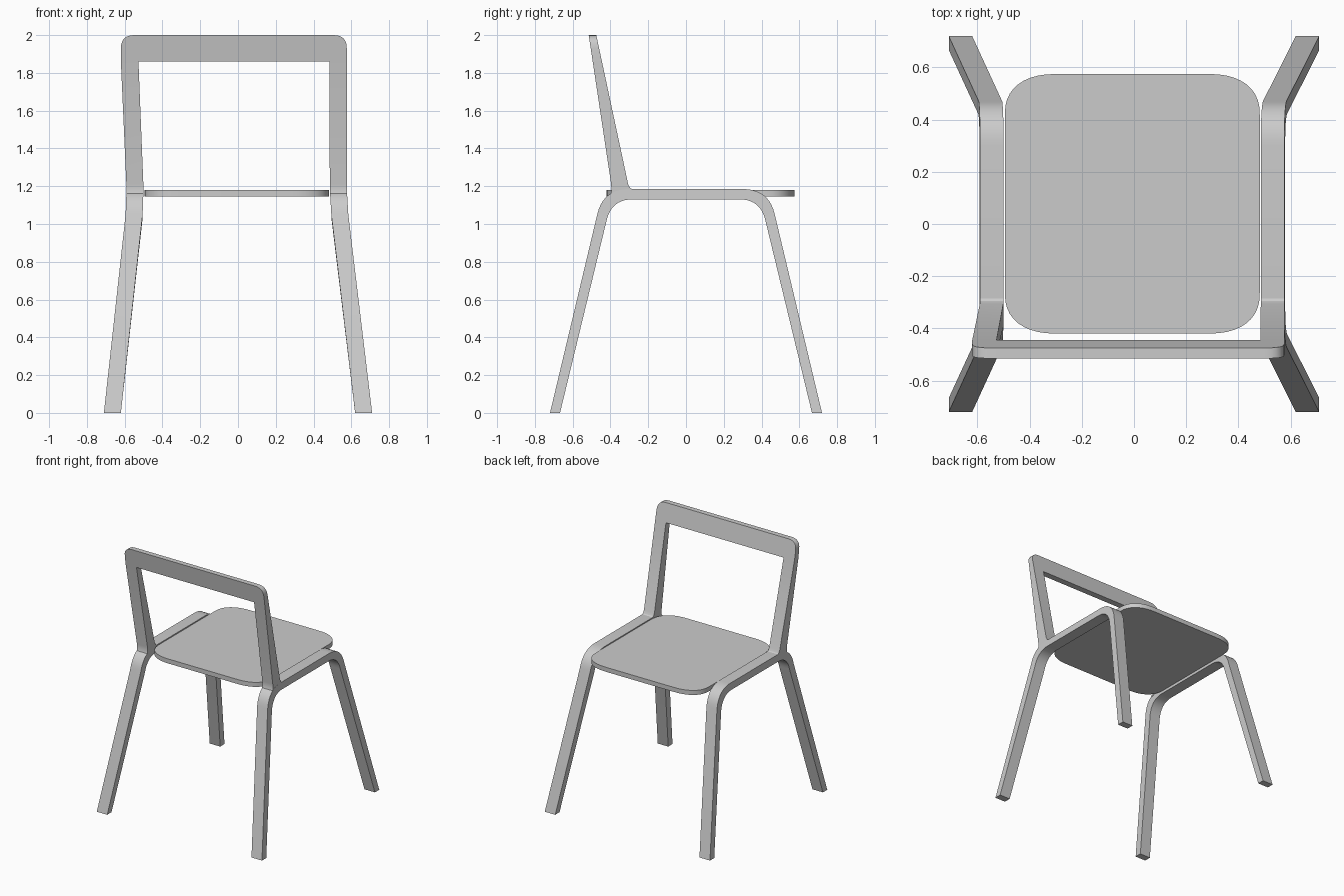
import bpy, bmesh, math

if "Cube" in bpy.data.objects:
    bpy.data.objects.remove(bpy.data.objects["Cube"])


def finish(name, bm):
    """Turn a bmesh into a smooth shaded object with sharp edges kept."""
    bmesh.ops.remove_doubles(bm, verts=bm.verts, dist=1e-5)
    bmesh.ops.recalc_face_normals(bm, faces=bm.faces)
    mesh = bpy.data.meshes.new(name)
    bm.to_mesh(mesh)
    bm.free()
    obj = bpy.data.objects.new(name, mesh)
    bpy.context.collection.objects.link(obj)
    bpy.ops.object.select_all(action='DESELECT')
    obj.select_set(True)
    bpy.context.view_layer.objects.active = obj
    bpy.ops.object.shade_smooth_by_angle(angle=math.radians(25))
    return obj


def loft(name, sections):
    """Skin a list of four-cornered sections and cap both ends."""
    bm = bmesh.new()
    rings = [[bm.verts.new(p) for p in s] for s in sections]
    for a, b in zip(rings, rings[1:]):
        for i in range(4):
            j = (i + 1) % 4
            bm.faces.new((a[i], a[j], b[j], b[i]))
    bm.faces.new(rings[0])
    bm.faces.new(rings[-1])
    return finish(name, bm)


def bezier(a, b, c, n):
    return [tuple((1 - t) ** 2 * p + 2 * t * (1 - t) * q + t * t * r
                  for p, q, r in zip(a, b, c))
            for t in (i / n for i in range(n + 1))]


def lerp(a, b, t):
    return a + (b - a) * t


WIDTH = 0.09

# Side frames: two splayed legs joined by a rail, lofted along the bend
outer = [(0.72, 0)] + bezier((0.47, 1.05), (0.44, 1.185), (0.30, 1.185), 10)
inner = [(0.667, 0)] + bezier((0.42, 1.02), (0.394, 1.13), (0.285, 1.13), 10)
half = list(zip(outer, inner))
path = half + [((-o[0], o[1]), (-i[0], i[1])) for o, i in reversed(half)]


def leg_x(z, knee, top):
    if z < 1:
        return lerp(0.71, knee, z)
    return lerp(knee, top, min(1, (z - 1) / 0.185))


for name, sign, knee, top in (("left_side_frame", -1, 0.597, 0.59),
                              ("right_side_frame", 1, 0.587, 0.576)):
    sections = []
    for (yo, zo), (yi, zi) in path:
        xo, xi = leg_x(zo, knee, top), leg_x(zi, knee, top)
        sections.append([(sign * xo, yo, zo), (sign * (xo - WIDTH), yo, zo),
                         (sign * (xi - WIDTH), yi, zi), (sign * xi, yi, zi)])
    loft(name, sections)


# Back frame: tapered leaning posts and a top bar with rounded outer corners
def back_section(o, i):
    front = lambda z: lerp(-0.305, -0.475, (z - 1.205) / 0.795)
    rear = lambda z: lerp(-0.393, -0.515, (z - 1.19) / 0.81)
    return [(o[0], front(o[1]), o[1]), (i[0], front(i[1]), i[1]),
            (i[0], rear(i[1]), i[1]), (o[0], rear(o[1]), o[1])]


def post_foot(xo, xi):
    rows = ((-0.282, 1.183, -0.402, 1.152), (-0.295, 1.19, -0.395, 1.17))
    return [[(xo, yf, zf), (xi, yf, zf), (xi, yr, zr), (xo, yr, zr)]
            for yf, zf, yr, zr in rows]


def corner(xo, xi, sign):
    pts = bezier((xo, 1.93), (xo, 2.0), (xo - sign * 0.07, 2.0), 6)
    return ([back_section((xo, 1.86), (xi, 1.86))]
            + [back_section(p, (xi, 1.86)) for p in pts]
            + [back_section((xi, 2.0), (xi, 1.86))])


left = post_foot(-0.59, -0.50) + [back_section((-0.591, 1.21), (-0.501, 1.21))]
right = post_foot(0.576, 0.486) + [back_section((0.576, 1.21), (0.486, 1.21))]
left += corner(-0.62, -0.527, -1)
right += corner(0.576, 0.484, 1)
loft("back_frame", left + right[::-1])

# Seat: thin panel with soft squarish corners
X0, X1, Y0, Y1 = -0.495, 0.482, -0.42, 0.575
RX, RY, STEPS = 0.20, 0.155, 10
bm = bmesh.new()
rim = []
for k, (cx, cy) in enumerate(((X1 - RX, Y1 - RY), (X0 + RX, Y1 - RY),
                              (X0 + RX, Y0 + RY), (X1 - RX, Y0 + RY))):
    for s in range(STEPS + 1):
        a = math.radians(90 * (k + s / STEPS))
        c, d = round(math.cos(a), 6), round(math.sin(a), 6)
        rim.append(bm.verts.new((cx + RX * math.copysign(abs(c) ** 0.85, c),
                                 cy + RY * math.copysign(abs(d) ** 0.85, d),
                                 1.145)))
base = bm.faces.new(rim)
ext = bmesh.ops.extrude_face_region(bm, geom=[base], use_keep_orig=True)
for v in ext["geom"]:
    if isinstance(v, bmesh.types.BMVert):
        v.co.z = 1.18
finish("seat", bm)
